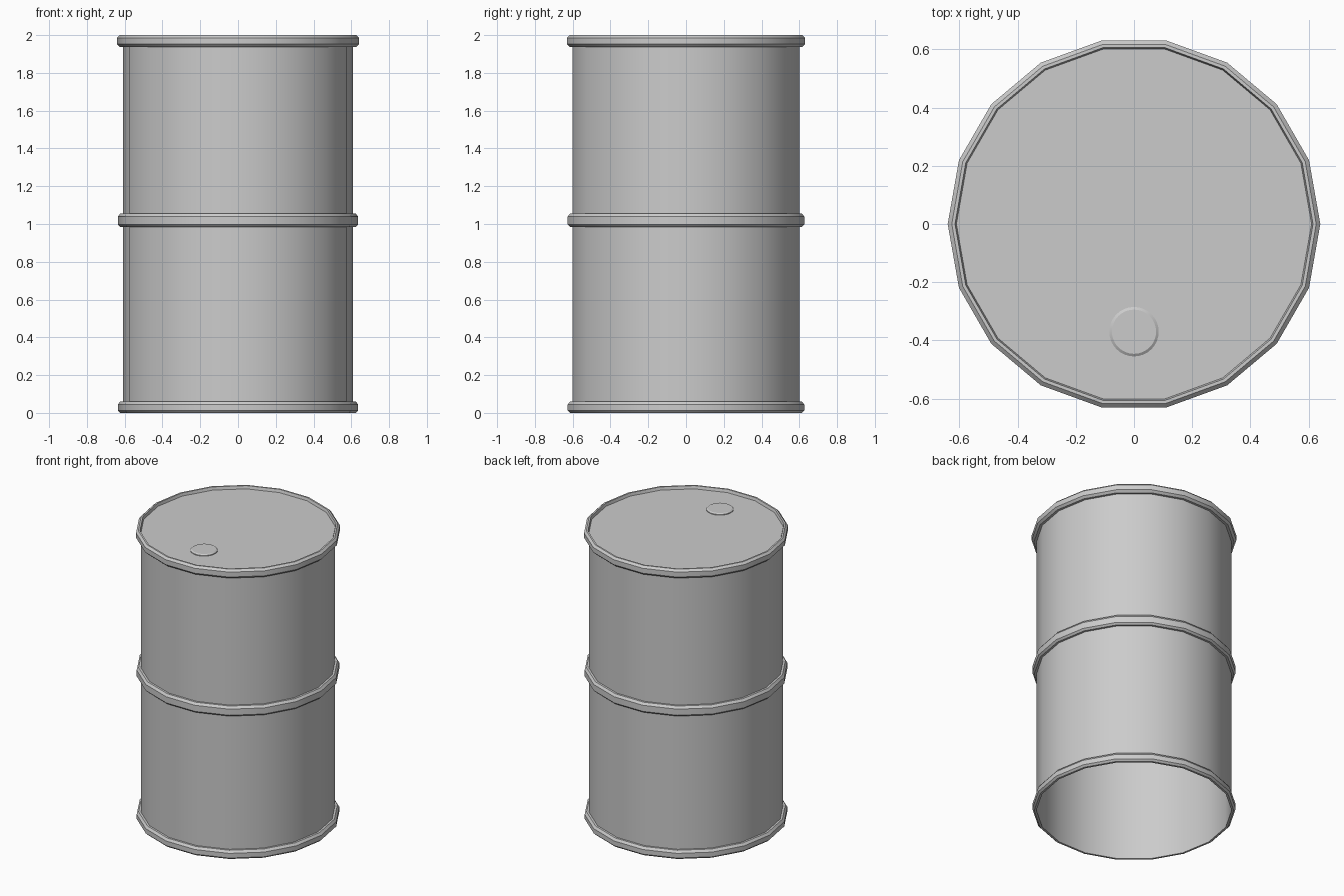
import bpy, bmesh, math

if "Cube" in bpy.data.objects:
    bpy.data.objects.remove(bpy.data.objects["Cube"])

SIDES = 18


def lathe(name, profile, sides=SIDES, center=(0, 0), cap_end=False):
    """Revolve (radius, z) points about z; optionally close the last ring."""
    bm = bmesh.new()
    rings = []
    for r, z in profile:
        rings.append([bm.verts.new((center[0] + r * math.cos(2 * math.pi * i / sides),
                                    center[1] + r * math.sin(2 * math.pi * i / sides), z))
                      for i in range(sides)])
    for a, b in zip(rings, rings[1:]):
        for i in range(sides):
            j = (i + 1) % sides
            bm.faces.new((a[i], a[j], b[j], b[i]))
    if cap_end:
        bm.faces.new(rings[-1])
    for f in bm.faces:
        f.smooth = True
    me = bpy.data.meshes.new(name)
    bm.to_mesh(me)
    bm.free()
    me.set_sharp_from_angle(angle=math.radians(25))
    ob = bpy.data.objects.new(name, me)
    bpy.context.collection.objects.link(ob)
    return ob


# Open-bottomed drum wall
R = 0.61
lathe("drum_wall", [(R, 0.0), (R, 1.98)])

# Bottom and middle chamfered hoops
for name, z0, z1 in (("bottom_hoop", 0.0, 0.06), ("middle_hoop", 0.985, 1.055)):
    lathe(name, [(R, z0), (0.624, z0), (0.636, z0 + 0.012),
                 (0.636, z1 - 0.016), (0.624, z1), (R, z1)])

# Top rim running down into the recessed lid
lathe("top_rim_and_lid", [(R, 1.938), (0.626, 1.938), (0.64, 1.952), (0.64, 1.986),
                          (0.626, 2.0), (0.615, 2.0), (0.61, 1.98)], cap_end=True)

# Filler cap near the front of the lid
lathe("filler_cap", [(0.085, 1.98), (0.085, 1.985), (0.076, 1.991)],
      sides=32, center=(0, -0.37), cap_end=True)
